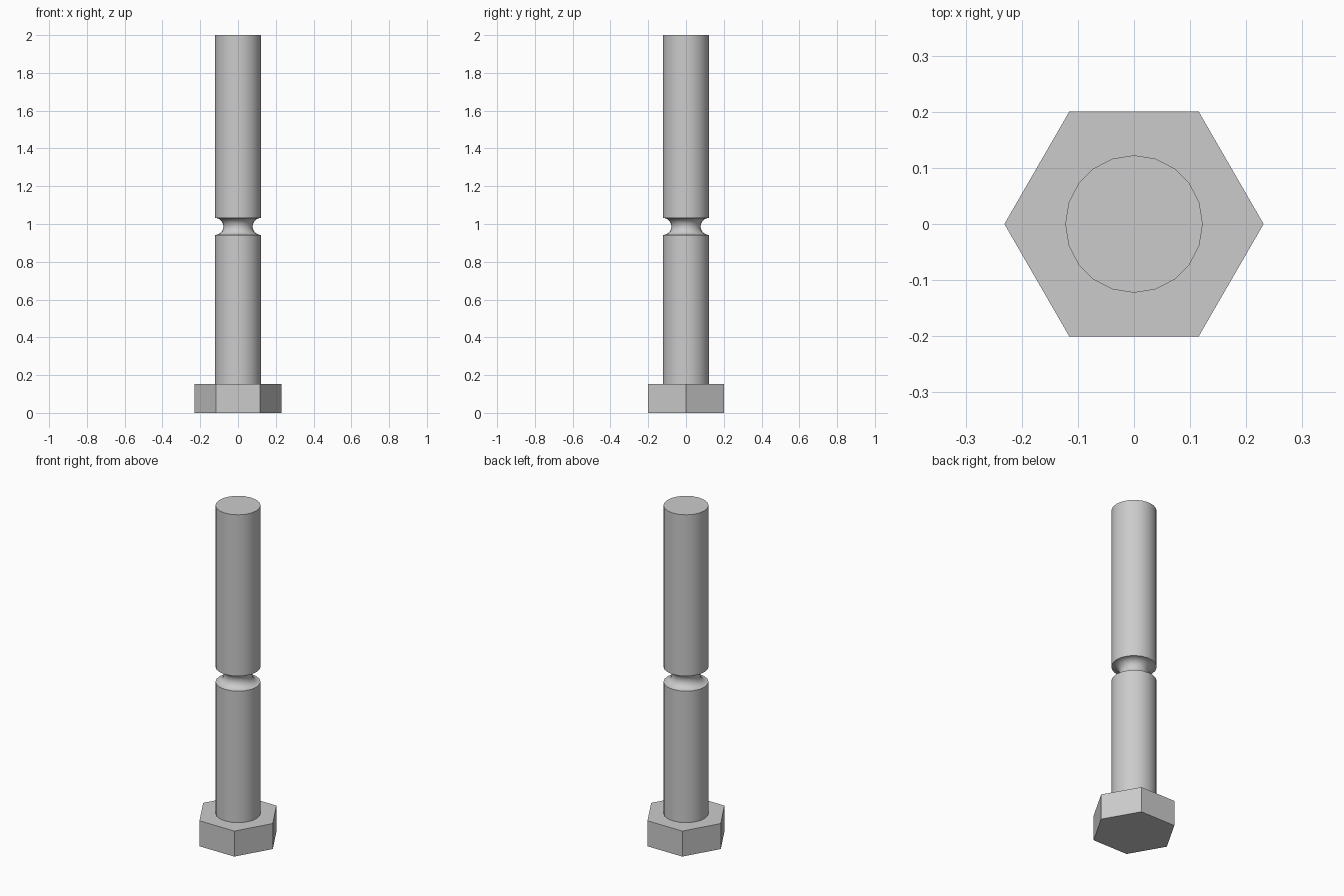
import bpy
import bmesh
from math import sin, cos, pi, radians

cube = bpy.data.objects.get("Cube")
if cube:
    bpy.data.objects.remove(cube, do_unlink=True)

HEAD_RADIUS, HEAD_HEIGHT = 0.231, 0.153
SHAFT_RADIUS, TOTAL_HEIGHT = 0.1225, 2.0
GROOVE_Z, GROOVE_RADIUS, GROOVE_STEPS = 0.987, 0.045, 12

steel = bpy.data.materials.new("steel grey")
steel.use_nodes = True
grey = (0.6, 0.6, 0.6, 1)
steel.diffuse_color = grey
steel.node_tree.nodes["Principled BSDF"].inputs["Base Color"].default_value = grey


def lathe(name, profile, sides):
    """Turn a (radius, z) profile about the z axis and cap both ends."""
    bm = bmesh.new()
    rings = [[bm.verts.new((r * cos(2 * pi * i / sides), r * sin(2 * pi * i / sides), z))
              for i in range(sides)] for r, z in profile]
    for low, high in zip(rings, rings[1:]):
        for i in range(sides):
            j = (i + 1) % sides
            bm.faces.new((low[i], low[j], high[j], high[i]))
    bm.faces.new(rings[0][::-1])
    bm.faces.new(rings[-1])
    mesh = bpy.data.meshes.new(name)
    bm.to_mesh(mesh)
    bm.free()
    mesh.materials.append(steel)
    obj = bpy.data.objects.new(name, mesh)
    bpy.context.collection.objects.link(obj)
    return obj


# Hexagonal head
lathe("hex_head", [(HEAD_RADIUS, 0), (HEAD_RADIUS, HEAD_HEIGHT)], 6)

# Shaft with a half-round groove
angles = [pi * k / GROOVE_STEPS for k in range(GROOVE_STEPS + 1)]
groove = [(SHAFT_RADIUS - GROOVE_RADIUS * sin(a), GROOVE_Z - GROOVE_RADIUS * cos(a))
          for a in angles]
shaft = lathe("grooved_shaft",
              [(SHAFT_RADIUS, HEAD_HEIGHT)] + groove + [(SHAFT_RADIUS, TOTAL_HEIGHT)], 20)
bpy.ops.object.select_all(action="DESELECT")
shaft.select_set(True)
bpy.context.view_layer.objects.active = shaft
bpy.ops.object.shade_smooth_by_angle(angle=radians(30))
